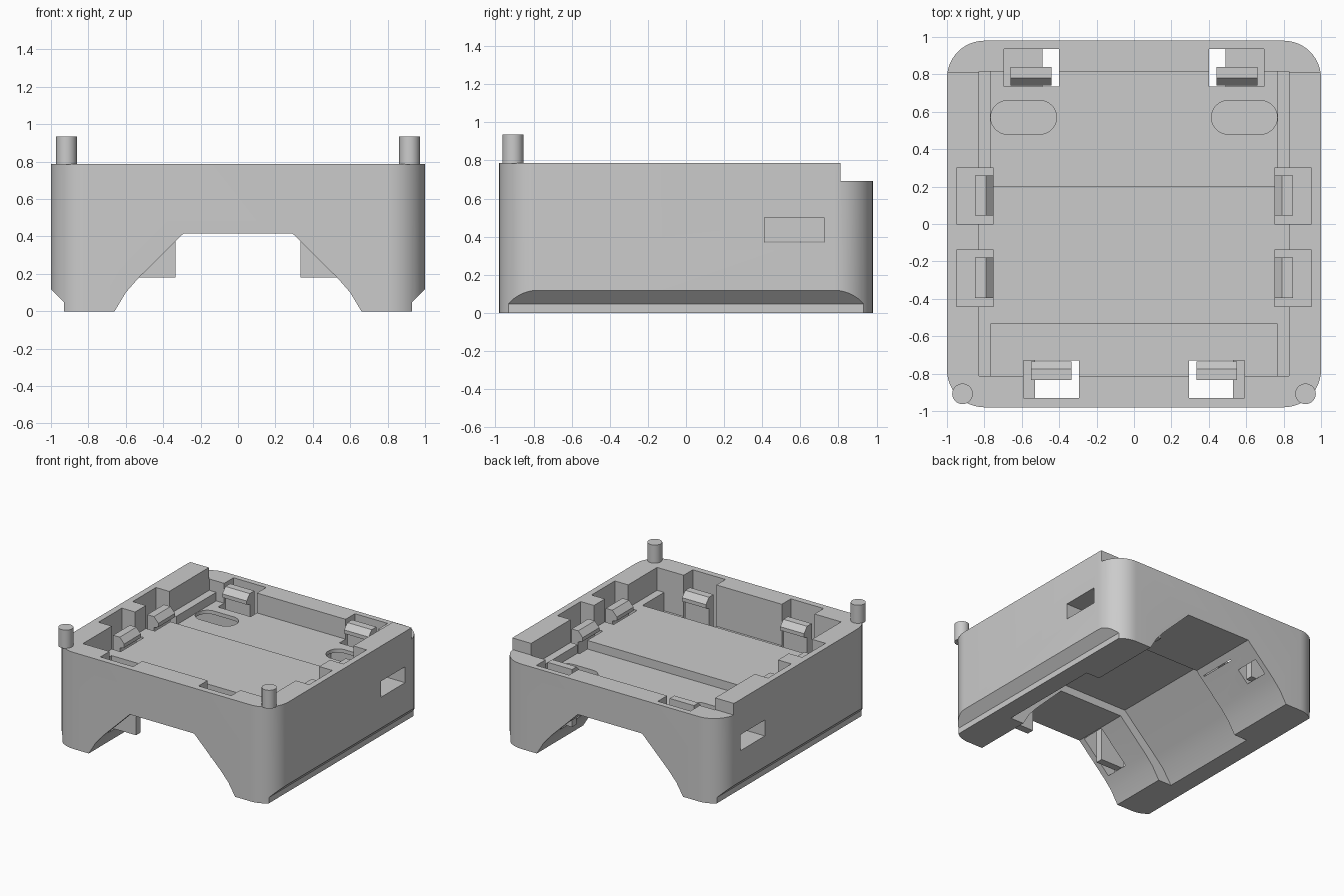
import bpy, bmesh, math
from mathutils import Vector

cube = bpy.data.objects.get("Cube")
if cube:
    bpy.data.objects.remove(cube, do_unlink=True)

grey = bpy.data.materials.new("plain_grey")
grey.use_nodes = True
grey.diffuse_color = (0.6, 0.6, 0.6, 1)
grey.node_tree.nodes["Principled BSDF"].inputs["Base Color"].default_value = (0.6, 0.6, 0.6, 1)


def prism(name, pts, axis, lo, hi):
    """Extrude a 2D outline along an axis from lo to hi."""
    place = {"x": lambda a, b, d: (d, a, b),
             "y": lambda a, b, d: (a, d, b),
             "z": lambda a, b, d: (a, b, d)}[axis]
    bm = bmesh.new()
    face = bm.faces.new([bm.verts.new(place(a, b, lo)) for a, b in pts])
    new = bmesh.ops.extrude_face_region(bm, geom=[face])["geom"]
    shift = Vector(place(0, 0, hi - lo))
    bmesh.ops.translate(bm, vec=shift, verts=[v for v in new if isinstance(v, bmesh.types.BMVert)])
    bmesh.ops.recalc_face_normals(bm, faces=bm.faces)
    mesh = bpy.data.meshes.new(name)
    bm.to_mesh(mesh)
    bm.free()
    mesh.materials.append(grey)
    obj = bpy.data.objects.new(name, mesh)
    bpy.context.collection.objects.link(obj)
    return obj


def box(name, x, y, z):
    pts = [(x[0], y[0]), (x[1], y[0]), (x[1], y[1]), (x[0], y[1])]
    return prism(name, pts, "z", *z)


def rounded(cx, cy, hx, hy, r, steps=12):
    """Rounded rectangle outline."""
    pts = []
    for q, (sx, sy) in enumerate([(1, 1), (-1, 1), (-1, -1), (1, -1)]):
        for i in range(steps + 1):
            a = (q + i / steps) * math.pi / 2
            p = (cx + sx * (hx - r) + r * math.cos(a), cy + sy * (hy - r) + r * math.sin(a))
            if not pts or math.dist(p, pts[-1]) > 0.0001:
                pts.append(p)
    if math.dist(pts[0], pts[-1]) < 0.0001:
        pts.pop()
    return pts


def cut(target, cutter):
    """Subtract the cutter from the target and discard it."""
    mod = target.modifiers.new("cut", "BOOLEAN")
    mod.operation, mod.solver, mod.object = "DIFFERENCE", "EXACT", cutter
    bpy.context.view_layer.update()
    graph = bpy.context.evaluated_depsgraph_get()
    mesh = bpy.data.meshes.new_from_object(target.evaluated_get(graph))
    target.modifiers.clear()
    target.data = mesh
    bpy.data.objects.remove(cutter, do_unlink=True)


def arch(pts):
    return pts + [(-x, z) for x, z in reversed(pts)]


# Main shell
body = prism("body", rounded(0, 0, 1, 0.98, 0.2), "z", 0, 0.787)
cuts = [
    # Lowered back rim
    box("back_rim", (-2, 2), (0.81, 2), (0.692, 2)),
    # Arch between the legs, wider in the middle
    prism("arch", arch([(0.66, -0.1), (0.66, 0), (0.6, 0.1), (0.53, 0.18), (0.29, 0.417)]), "y", -2, 2),
    prism("wide_arch", arch([(0.78, -0.1), (0.78, 0), (0.7, 0.12), (0.62, 0.2), (0.33, 0.48)]),
          "y", -0.5, 0.38),
    # Tray with a deeper back floor and front trough
    box("tray", (-0.83, 0.83), (-0.813, 0.815), (0.6, 2)),
    box("back_floor", (-0.767, 0.767), (0.2, 0.815), (0.53, 2)),
    box("front_trough", (-0.767, 0.767), (-0.813, -0.535), (0.45, 2)),
]


def span(s, a, b):
    return sorted((s * a, s * b))


clips = []


def clip(name, axis, sign, inner, base, lo, hi):
    """Upright snap clip whose hook points to the middle."""
    d = [(0.1, base), (0.1, 0.69), (0.04, 0.69), (0, 0.645), (0, 0.615), (0.04, 0.6), (0.04, base)]
    clips.append(prism(name, [(sign * (inner + a), z) for a, z in d], axis, lo, hi))


for s, side in ((1, "left"), (-1, "right")):
    # Undercut along the foot
    cuts.append(prism("foot_cut", [(s * x, z) for x, z in
                [(0.93, -0.1), (0.93, 0.047), (1.1, 0.22), (1.1, -0.1)]], "y", -2, 2))
    # Side window tunnel and the oval slot above it
    cuts.append(box("tunnel", span(s, 0.332, 2), (0.412, 0.725), (0.37, 0.5)))
    cuts.append(prism("slot", rounded(s * 0.59, 0.57, 0.176, 0.09, 0.0899), "z", 0.43, 2))
    # Front and back clips in through pockets
    cuts.append(box("front_pocket", span(s, 0.295, 0.59), (-0.93, -0.73), (0.18, 2)))
    cuts.append(box("back_pocket", span(s, 0.4, 0.695), (0.735, 0.935), (0.22, 2)))
    clip(side + "_front_clip", "x", -1, 0.735, 0.18, *span(s, 0.335, 0.55))
    clip(side + "_back_clip", "x", 1, 0.74, 0.22, *span(s, 0.44, 0.66))
    # Side clips in deep pockets
    for y, spot in ((0.15, "rear"), (-0.29, "fore")):
        cuts.append(box("side_pocket", span(s, 0.75, 0.95), (y - 0.15, y + 0.15), (0.2, 2)))
        clip(side + "_" + spot + "_side_clip", "y", s, 0.75, 0.2, y - 0.105, y + 0.11)
    # Locating pin
    clips.append(prism(side + "_pin", rounded(s * 0.917, -0.908, 0.055, 0.055, 0.055, 8), "z", 0.785, 0.935))

for cutter in cuts:
    cut(body, cutter)

# Smooth the round parts, keep edges sharp
bpy.ops.object.select_all(action="DESELECT")
for obj in [body] + clips:
    obj.select_set(True)
bpy.context.view_layer.objects.active = body
bpy.ops.object.shade_smooth_by_angle(angle=math.radians(25))
